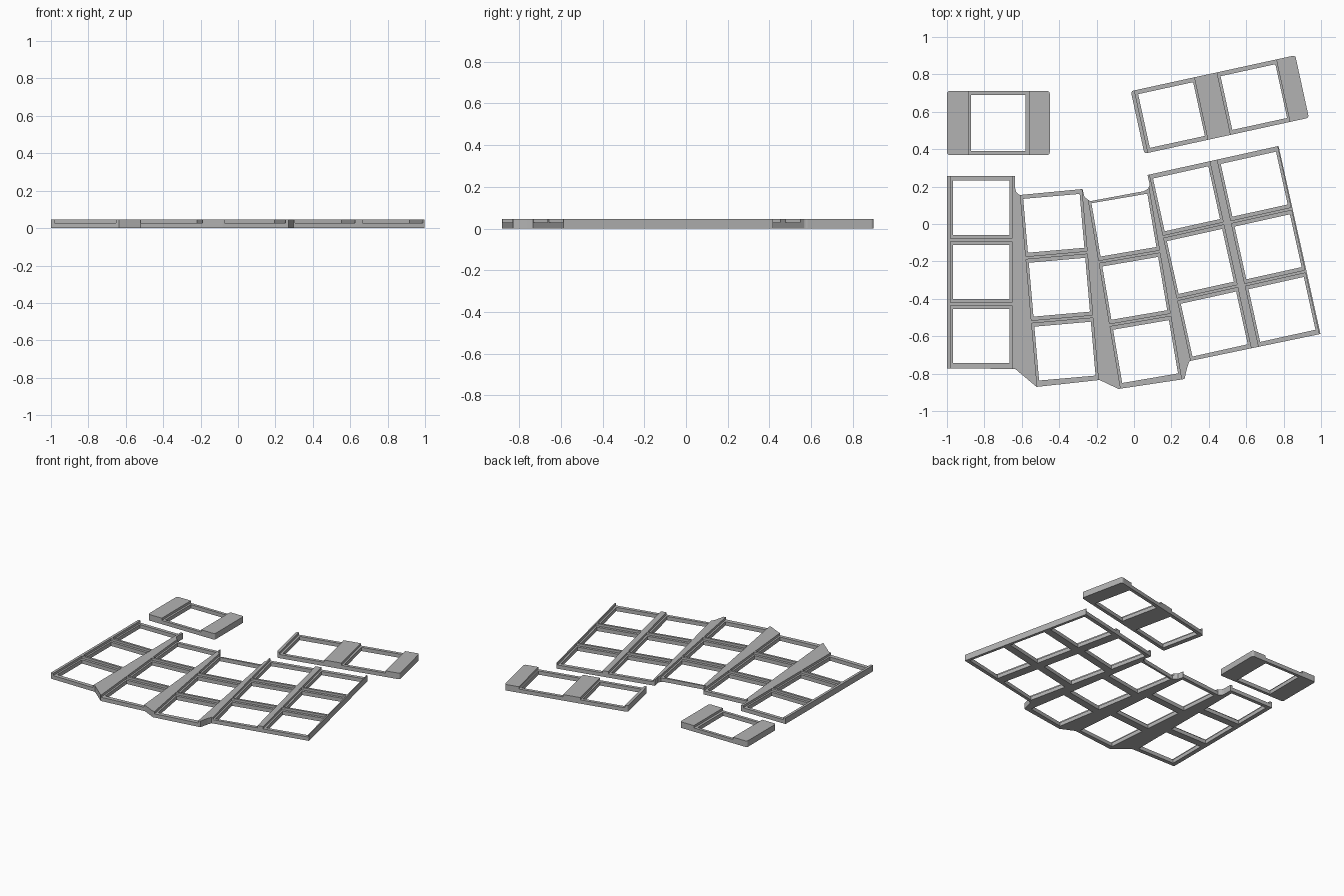
import bpy, bmesh, math
from mathutils import Matrix, Vector

TOP = 0.045      # full thickness
LEDGE = 0.028    # height of the ledges around each opening
PITCH = 0.343    # spacing of openings along a column
CLEAR_X = 0.329  # width between side rails
RIDGE = 0.016    # ridge between openings
HOLE = (0.303, 0.289)

old = bpy.data.objects.get("Cube")
if old:
    bpy.data.objects.remove(old, do_unlink=True)

grey = bpy.data.materials.new("plain grey")
grey.use_nodes = True
colour = (0.45, 0.45, 0.45, 1)
grey.diffuse_color = colour
grey.node_tree.nodes["Principled BSDF"].inputs["Base Color"].default_value = colour


def make_object(name, bm):
    bmesh.ops.recalc_face_normals(bm, faces=bm.faces)
    mesh = bpy.data.meshes.new(name)
    bm.to_mesh(mesh)
    bm.free()
    mesh.materials.append(grey)
    obj = bpy.data.objects.new(name, mesh)
    bpy.context.collection.objects.link(obj)
    return obj


def prism(name, outline, rounding=0):
    """Extrude a flat outline to the full thickness, rounding its corners."""
    bm = bmesh.new()
    face = bm.faces.new([bm.verts.new((x, y, 0)) for x, y in outline])
    res = bmesh.ops.extrude_face_region(bm, geom=[face])
    moved = [v for v in res["geom"] if isinstance(v, bmesh.types.BMVert)]
    bmesh.ops.translate(bm, verts=moved, vec=(0, 0, TOP))
    if rounding:
        upright = [e for e in bm.edges
                   if abs(e.verts[0].co.z - e.verts[1].co.z) > TOP / 2]
        bmesh.ops.bevel(bm, geom=upright, offset=rounding, segments=3,
                        profile=0.5, affect='EDGES')
    return make_object(name, bm)


def cut(obj, boxes):
    """Subtract boxes given as (frame matrix, x0, x1, y0, y1, floor)."""
    bm = bmesh.new()
    for frame, x0, x1, y0, y1, floor in boxes:
        roof = TOP + 0.05
        centre = Vector(((x0 + x1) / 2, (y0 + y1) / 2, (floor + roof) / 2))
        size = Matrix.Diagonal((x1 - x0, y1 - y0, roof - floor, 1))
        bmesh.ops.create_cube(bm, size=1,
                              matrix=frame @ Matrix.Translation(centre) @ size)
    cutter = make_object("cutter", bm)
    cutter.hide_render = True
    mod = obj.modifiers.new("cut", 'BOOLEAN')
    mod.operation = 'DIFFERENCE'
    mod.solver = 'EXACT'
    mod.object = cutter
    bpy.context.view_layer.objects.active = obj
    bpy.ops.object.modifier_apply(modifier=mod.name)
    bpy.data.objects.remove(cutter, do_unlink=True)


def frame_at(x, y, degrees):
    return Matrix.Translation((x, y, 0)) @ Matrix.Rotation(math.radians(degrees), 4, 'Z')


# Main grid: five fanned columns with solid wedges between them
outline = [
    (-1, 0.257), (-0.635, 0.257), (-0.635, 0.19), (-0.63, 0.172), (-0.612, 0.155),
    (-0.275, 0.187), (-0.265, 0.145), (-0.235, 0.122),
    (0.05, 0.175), (0.075, 0.188), (0.084, 0.21), (0.072, 0.262),
    (0.773, 0.417), (0.997, -0.588), (0.297, -0.733), (0.285, -0.765),
    (0.27, -0.829), (-0.083, -0.882), (-0.184, -0.834),
    (-0.521, -0.871), (-0.635, -0.775), (-1, -0.772)]
main_grid = prism("main_grid", outline)

# Middle of each column and its turn
columns = [(-0.8165, -0.256, 0), (-0.399, -0.338, 5), (0.004, -0.344, 9.7),
           (0.355, -0.2, 12.5), (0.717, -0.122, 12.5)]
pockets, holes = [], []
for x, y, turn in columns:
    frame = frame_at(x, y, turn)
    for row in (-1, 0, 1):
        mid = row * PITCH
        half = (PITCH - RIDGE) / 2
        low = mid - half - (0.05 if row < 0 else 0)
        high = mid + half + (0.05 if row > 0 else 0)
        pockets.append((frame, -CLEAR_X / 2, CLEAR_X / 2, low, high, LEDGE))
        holes.append((frame, -HOLE[0] / 2, HOLE[0] / 2,
                      mid - HOLE[1] / 2, mid + HOLE[1] / 2, -0.05))
cut(main_grid, pockets)
cut(main_grid, holes)


def strip(name, frame, length, depth, openings, hole_depth):
    """Rounded bar; openings are (pocket start, pocket end, hole start, hole end)."""
    corners = [(-1, -1), (1, -1), (1, 1), (-1, 1)]
    obj = prism(name, [(frame @ Vector((sx * length / 2, sy * depth / 2, 0))).xy
                       for sx, sy in corners], 0.014)
    off = length / 2
    cut(obj, [(frame, a - off, b - off, -depth, depth, LEDGE)
              for a, b, c, d in openings])
    cut(obj, [(frame, c - off, d - off, -hole_depth / 2, hole_depth / 2, -0.05)
              for a, b, c, d in openings])


# Loose single-opening and double-opening strips behind the grid
strip("single_strip", frame_at(-0.725, 0.54, 0), 0.55, 0.342,
      [(0.114, 0.438, 0.129, 0.42)], 0.299)
strip("double_strip", frame_at(0.459, 0.639, 12.3), 0.9, 0.342,
      [(0.02, 0.347, 0.035, 0.336), (0.472, 0.796, 0.486, 0.786)], 0.294)
